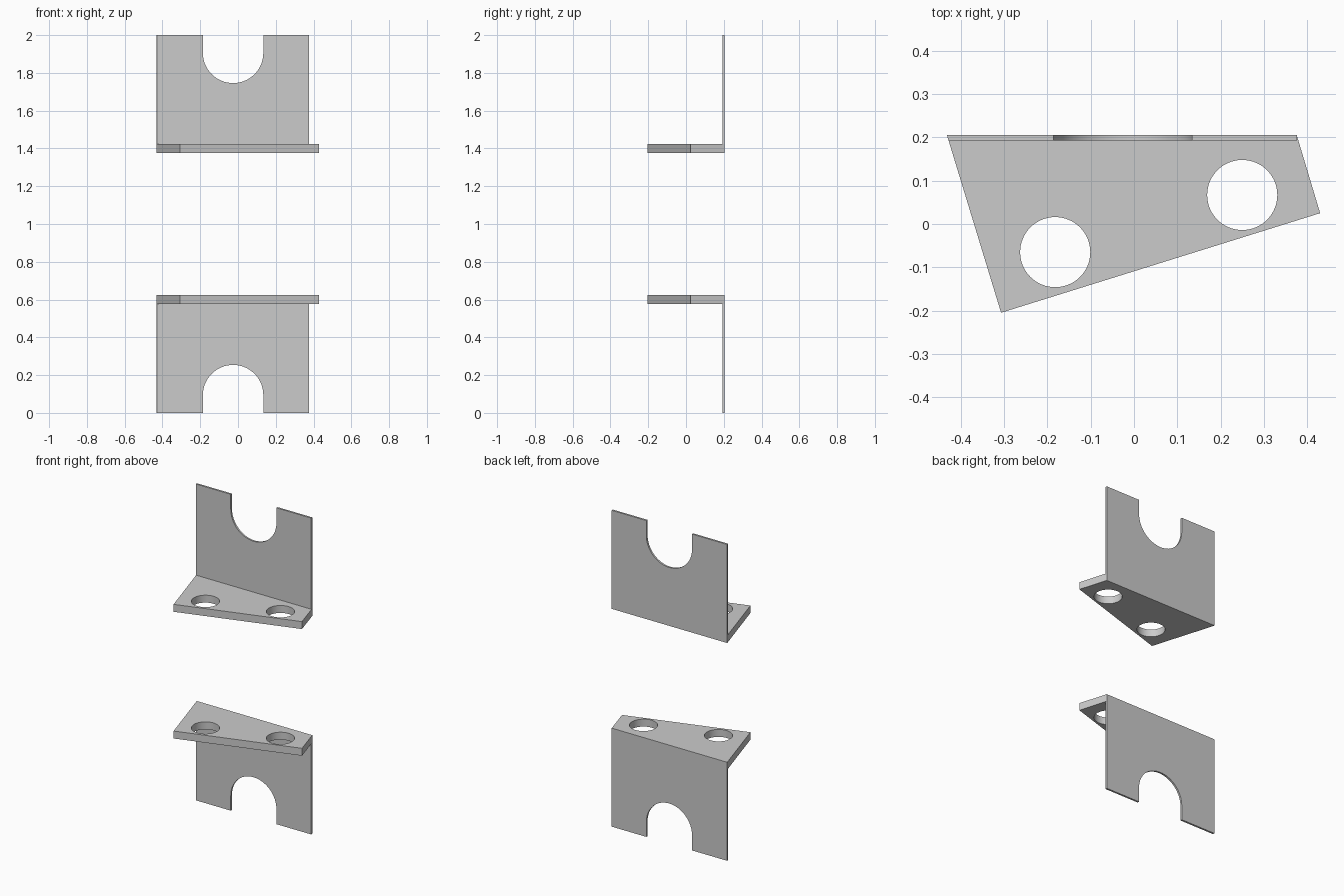
import bpy, bmesh
from math import pi, sin, cos
from mathutils import Matrix

if "Cube" in bpy.data.objects:
    bpy.data.objects.remove(bpy.data.objects["Cube"])


def arc(cx, cy, r, a0, a1, n):
    return [(cx + r * cos(a0 + (a1 - a0) * i / n),
             cy + r * sin(a0 + (a1 - a0) * i / n)) for i in range(n + 1)]


def plate(loops, depth, matrix):
    """Flat plate from an outline plus hole loops, as a clean bmesh."""
    cu = bpy.data.curves.new("profile", 'CURVE')
    cu.dimensions = '2D'
    cu.fill_mode = 'BOTH'
    cu.extrude = depth / 2
    for pts in loops:
        sp = cu.splines.new('POLY')
        sp.points.add(len(pts) - 1)
        for p, (x, y) in zip(sp.points, pts):
            p.co = (x, y, 0, 1)
        sp.use_cyclic_u = True
    tmp = bpy.data.objects.new("profile", cu)
    bpy.context.collection.objects.link(tmp)
    dg = bpy.context.evaluated_depsgraph_get()
    me = bpy.data.meshes.new_from_object(tmp.evaluated_get(dg))
    bpy.data.objects.remove(tmp)
    bpy.data.curves.remove(cu)
    bm = bmesh.new()
    bm.from_mesh(me)
    bpy.data.meshes.remove(me)
    bmesh.ops.remove_doubles(bm, verts=bm.verts, dist=1e-5)
    bm.transform(matrix)
    return bm


def add_pair(name, bm):
    """Upper part and its copy mirrored across z = 1."""
    for prefix in ("upper", "lower"):
        b = bm.copy()
        if prefix == "lower":
            for v in b.verts:
                v.co.z = 2 - v.co.z
        bmesh.ops.recalc_face_normals(b, faces=b.faces)
        me = bpy.data.meshes.new(f"{prefix}_{name}")
        b.to_mesh(me)
        b.free()
        ob = bpy.data.objects.new(f"{prefix}_{name}", me)
        bpy.context.collection.objects.link(ob)
        bpy.ops.object.select_all(action='DESELECT')
        ob.select_set(True)
        bpy.context.view_layer.objects.active = ob
        bpy.ops.object.shade_smooth_by_angle(angle=pi / 6)
    bm.free()


BACK, WALL = 0.205, 0.012
Z0, Z1 = 1.377, 1.424

# Slanted mounting flange with two bolt holes
outline = [(-0.432, BACK), (-0.307, -BACK), (0.43, 0.025), (0.376, BACK)]
holes = [arc(x, y, 0.081, 0, 2 * pi, 64)[:-1]
         for x, y in ((-0.182, -0.065), (0.25, 0.067))]
flange = plate([outline] + holes, Z1 - Z0,
               Matrix.Translation((0, 0, (Z0 + Z1) / 2)))
add_pair("flange", flange)

# Thin upright wall with a round-bottomed slot
slot = arc(-0.026, 1.906, 0.16, pi, 2 * pi, 32)
profile = ([(-0.432, Z1), (-0.432, 2), (-0.186, 2)] + slot
           + [(0.134, 2), (0.376, 2), (0.376, Z1)])
wall = plate([profile], WALL,
             Matrix.Translation((0, BACK - WALL / 2, 0))
             @ Matrix.Rotation(pi / 2, 4, 'X'))
# Left edge follows the slant of the flange
for v in wall.verts:
    if v.co.x < -0.42 and v.co.y < BACK - WALL / 2:
        v.co.x += 0.0037
add_pair("wall", wall)
